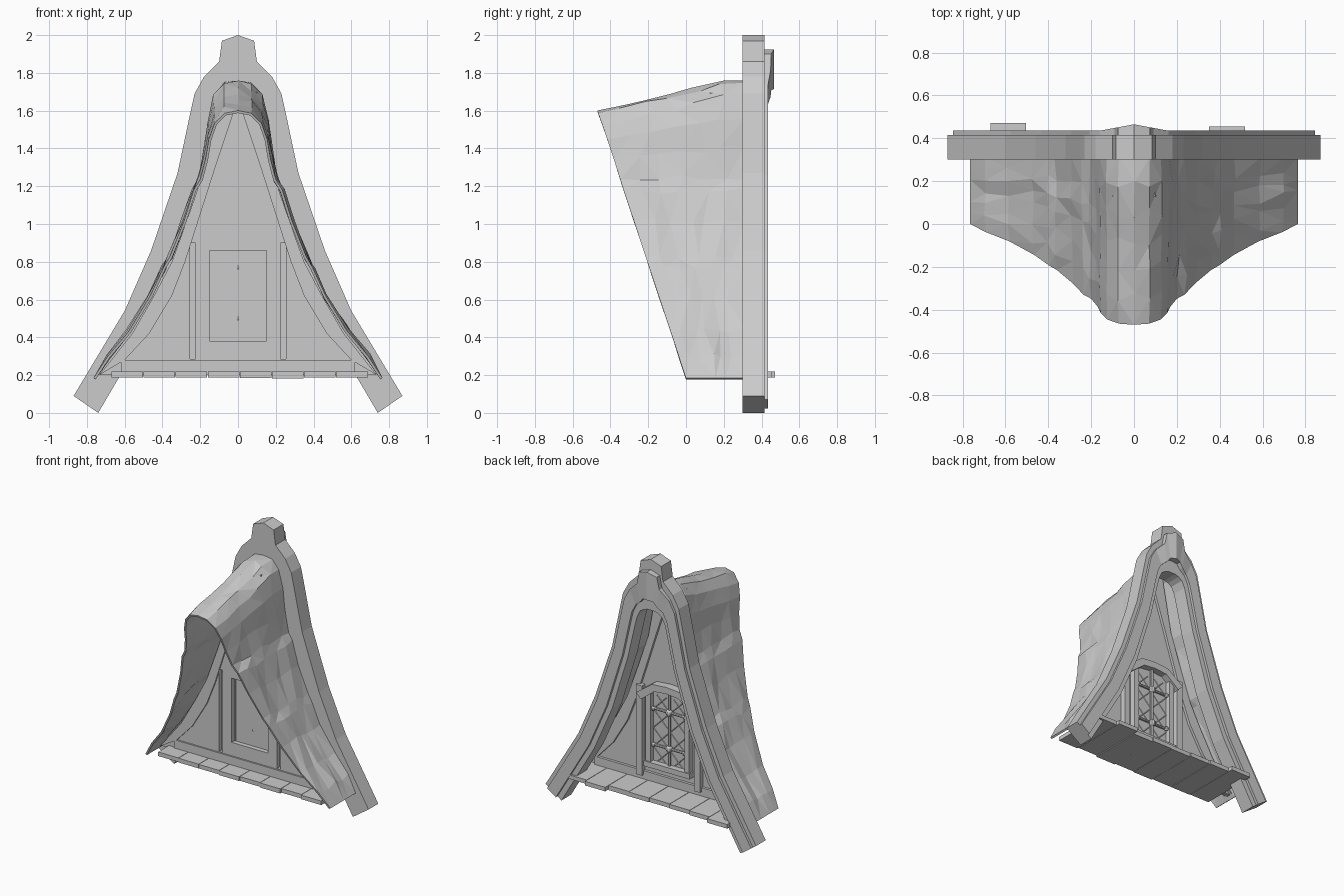
import bpy, bmesh, math, random
from mathutils import Matrix, Vector

random.seed(4)
cube = bpy.data.objects.get("Cube")
if cube:
    bpy.data.objects.remove(cube, do_unlink=True)

mat = bpy.data.materials.new("plain_grey")
mat.use_nodes = True
grey = (0.6, 0.6, 0.6, 1)
mat.diffuse_color = grey
mat.node_tree.nodes["Principled BSDF"].inputs["Base Color"].default_value = grey


def finish(name, bm, fix=True):
    if fix:
        bmesh.ops.recalc_face_normals(bm, faces=bm.faces)
    me = bpy.data.meshes.new(name)
    bm.to_mesh(me)
    bm.free()
    me.materials.append(mat)
    ob = bpy.data.objects.new(name, me)
    bpy.context.collection.objects.link(ob)
    return ob


def mirrored(half):
    """Right half, from foot to apex, continued down the left side."""
    tail = half[:-1] if half[-1][0] == 0 else half
    return half + [(-x, z) for x, z in reversed(tail)]


def prism(name, outline, y0, y1):
    bm = bmesh.new()
    face = bm.faces.new([bm.verts.new((x, y0, z)) for x, z in outline])
    ext = bmesh.ops.extrude_face_region(bm, geom=[face])
    verts = [g for g in ext["geom"] if isinstance(g, bmesh.types.BMVert)]
    bmesh.ops.translate(bm, verts=verts, vec=(0, y1 - y0, 0))
    bm.faces.ensure_lookup_table()
    # keep a closed solid with both caps
    if not any(len(f.verts) == len(outline) and all(abs(v.co.y - y0) < 1e-5 for v in f.verts)
               for f in bm.faces):
        bm.faces.new([v for v in bm.verts if abs(v.co.y - y0) < 1e-5])
    return finish(name, bm)


def box(name, x0, x1, y0, y1, z0, z1):
    return prism(name, [(x0, z0), (x1, z0), (x1, z1), (x0, z1)], y0, y1)


def band(name, outer, inner, y0, y1, bulge=0):
    """Closed strip between two curves, optionally thicker near the apex."""
    bm = bmesh.new()
    rings = []
    for (ox, oz), (ix, iz) in zip(mirrored(outer), mirrored(inner)):
        b = y1 + bulge * max(0, 1 - abs(ox) / 0.16)
        rings.append([bm.verts.new(p) for p in
                      ((ox, y0, oz), (ix, y0, iz), (ix, b, iz), (ox, b, oz))])
    for a, b in zip(rings, rings[1:]):
        for k in range(4):
            bm.faces.new((a[k], a[(k + 1) % 4], b[(k + 1) % 4], b[k]))
    bm.faces.new(rings[0])
    bm.faces.new(rings[-1])
    return finish(name, bm)


def mix(a, b, t):
    return [(p[0] + (q[0] - p[0]) * t, p[1] + (q[1] - p[1]) * t) for p, q in zip(a, b)]


def bar(name, p, q, radius, sides):
    p, q = Vector(p), Vector(q)
    d = q - p
    m = Matrix.Translation((p + q) / 2) @ d.to_track_quat("Z", "Y").to_matrix().to_4x4()
    bm = bmesh.new()
    bmesh.ops.create_cone(bm, cap_ends=True, segments=sides, radius1=radius,
                          radius2=radius, depth=d.length, matrix=m)
    return finish(name, bm)


# Curved gable frame with a finial and a raised moulding
outer = [(.87, .09), (.6, .54), (.46, .86), (.32, 1.27), (.25, 1.6), (.23, 1.69),
         (.18, 1.78), (.1, 1.86), (.085, 1.97), (0, 2)]
inner = [(.74, 0), (.47, .46), (.32, .8), (.19, 1.22), (.13, 1.48), (.115, 1.54),
         (.09, 1.59), (.06, 1.61), (.03, 1.62), (0, 1.62)]
band("gable_frame", outer, inner, .3, .415)
band("frame_moulding", mix(outer, inner, .2), mix(outer, inner, .75), .41, .435, .03)

# Rough draped roof with two folds, cut back along a sloping front edge
section = [(.765, .185), (.69, .3), (.58, .43), (.465, .62), (.395, .77), (.36, .83),
           (.285, 1.02), (.235, 1.18), (.2, 1.25), (.172, 1.4), (.155, 1.55),
           (.125, 1.68), (.07, 1.745), (0, 1.76)]


def ridge_drop(y):
    if y > .14:
        return 0
    if y > .05:
        return (.14 - y) * .5
    return .045 + (.05 - y) * .22


bm = bmesh.new()
cols = 6
grid = []
ring = mirrored(section)
for i, (x, z) in enumerate(ring):
    lift = max(0, min(1, (z - 1.2) / .5))
    front = -.47 + (1.6 - (z - .16 * lift)) * .332
    row = []
    for j in range(cols + 1):
        y = front + (.31 - front) * j / cols
        px, pz = x, z - ridge_drop(y) * lift
        if 0 < i < len(ring) - 1 and j > 0:
            rough = .013 if z < 1.5 else .007
            push = random.uniform(-rough, rough)
            px += math.copysign(push, x)
            pz += push * .5 + random.uniform(-rough, rough)
            if j < cols:
                y += random.uniform(-.025, .025)
        row.append(bm.verts.new((px, y, min(pz, 1.765))))
    grid.append(row)
for a, b in zip(grid, grid[1:]):
    for j in range(cols):
        bm.faces.new((a[j], a[j + 1], b[j + 1], b[j]))
bmesh.ops.triangulate(bm, faces=bm.faces)
roof = finish("draped_roof", bm, fix=False)
solid = roof.modifiers.new("thickness", "SOLIDIFY")
solid.thickness = .014
solid.offset = -1

# Gable wall with sloping trims and a bottom rail
wall = [(.735, .2), (.56, .42), (.445, .62), (.35, .8), (.26, 1.05), (.175, 1.3), (.1, 1.7)]
panel = [(.6, .28), (.47, .42), (.35, .62), (.28, .8), (.2, 1.05), (.12, 1.3), (.02, 1.6)]
gable = prism("gable_wall", mirrored(wall), .14, .175)
band("gable_trim", wall, panel, .128, .195)
box("bottom_rail", -.62, .62, .128, .195, .2, .28)

# Recesses behind the posts and the window
for x0, x1, z0, z1 in ((-.255, -.225, .285, .9), (.225, .255, .285, .9), (-.15, .15, .38, .86)):
    cutter = box("recess_cutter", x0, x1, .1, .25, z0, z1)
    cutter.hide_render = True
    cutter.display_type = "WIRE"
    cut = gable.modifiers.new("recess", "BOOLEAN")
    cut.operation = "DIFFERENCE"
    cut.object = cutter

# Floor planks with uneven ends
for i in range(8):
    x0 = -.67 + i * .17
    end = .47 if i == 0 else .455 if i == 6 else random.uniform(.41, .44)
    box(f"floor_plank_{i + 1}", x0, x0 + .167, random.uniform(0, .015), end,
        .183 + random.uniform(0, .005), .218)

# Upright posts beside the window
for side, s in (("left", 1), ("right", -1)):
    a, b = sorted((s * .215, s * .265))
    box(side + "_post", a, b, .17, .215, .25, .92)
    a, b = sorted((s * .14, s * .18))
    box(side + "_window_jamb", a, b, .17, .22, .34, .88)

# Window casing: sill, peaked head and pane
box("window_sill", -.19, .19, .17, .23, .335, .375)
peak = [(.25, .87), (.12, .965), (0, .975)]
under = [(.21, .83), (.1, .915), (0, .925)]
band("peaked_window_head", peak, under, .165, .235)
prism("window_pane", mirrored([(.155, .36), (.155, .87), (.08, .93)]), .176, .185)

# Diamond lattice on the pane
for s in (1, -1):
    for k in range(5):
        c = .34 + k * .14
        z0, z1 = max(.38, c - .14), min(.87, c + .14)
        if z1 - z0 > .04:
            bar("lattice_bar", (s * (z0 - c), .185, z0), (s * (z1 - c), .185, z1), .003, 4)

# Glazing bars with round bosses
bar("upright_glazing_bar", (0, .195, .37), (0, .195, .93), .012, 8)
for z in (.5, .77):
    bar("cross_glazing_bar", (-.15, .195, z), (.15, .195, z), .01, 8)
    for x, r in ((0, .026), (-.13, .017), (.13, .017)):
        bm = bmesh.new()
        bmesh.ops.create_uvsphere(bm, u_segments=8, v_segments=6, radius=r,
                                  matrix=Matrix.Translation((x, .198, z)))
        finish("glazing_boss", bm)
